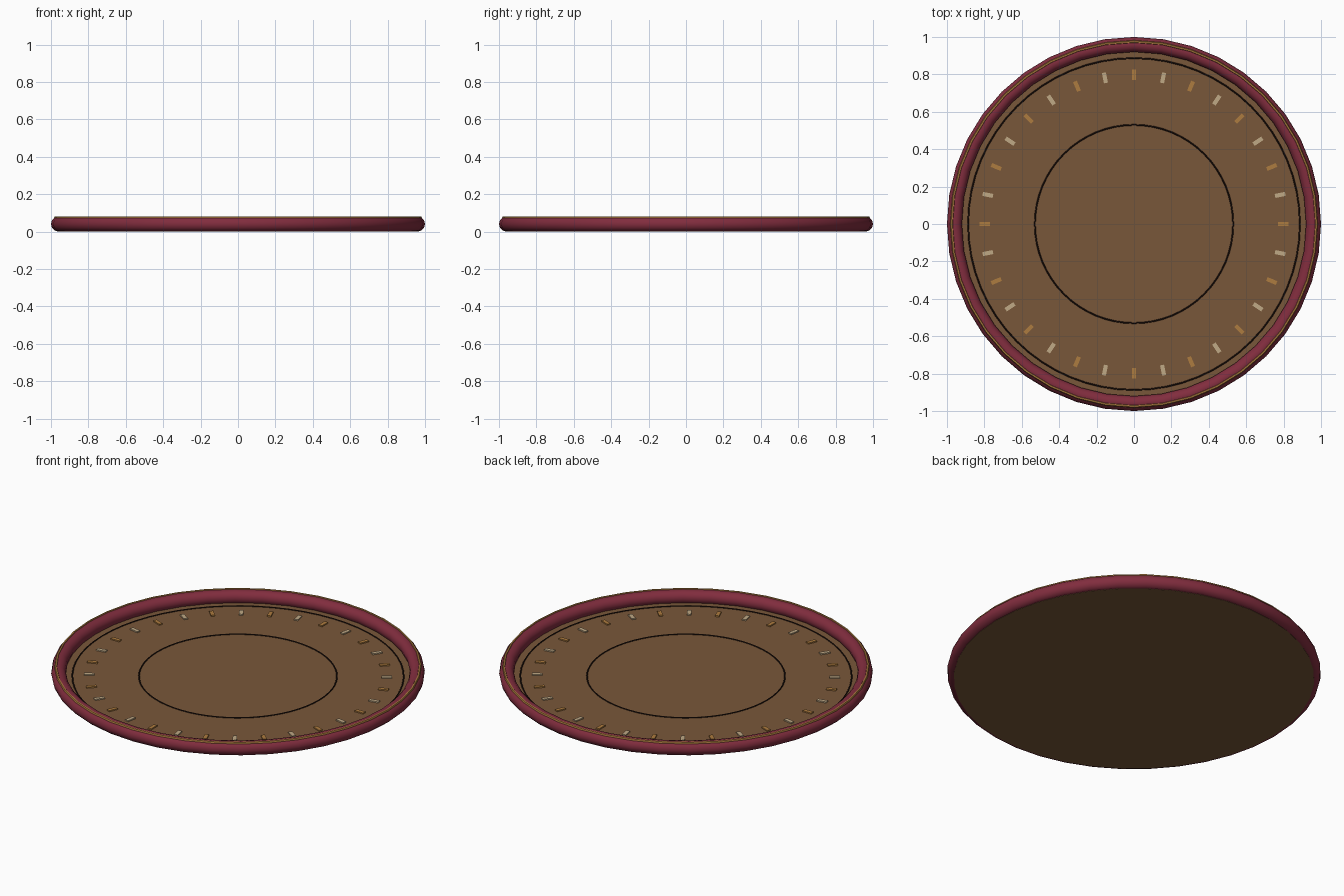
import bpy
import bmesh
from math import pi, cos, sin, tau

cube = bpy.data.objects.get("Cube")
if cube:
    bpy.data.objects.remove(cube, do_unlink=True)


def material(name, r, g, b):
    mat = bpy.data.materials.new(name)
    mat.use_nodes = True
    mat.diffuse_color = (r, g, b, 1)
    bsdf = mat.node_tree.nodes["Principled BSDF"]
    bsdf.inputs["Base Color"].default_value = (r, g, b, 1)
    return mat


wood = material("brown wood", 0.19, 0.095, 0.041)
burgundy = material("burgundy", 0.22, 0.026, 0.048)
gold = material("gold", 0.42, 0.20, 0.05)
cream = material("cream", 0.53, 0.40, 0.24)
dark = material("dark line", 0.016, 0.007, 0.005)

FLOOR = 0.016   # height of the tray's inner surface


def finish(name, mat, angle=None):
    obj = bpy.context.object
    obj.name = obj.data.name = name
    obj.data.materials.append(mat)
    if angle:
        bpy.ops.object.shade_smooth_by_angle(angle=angle)
    return obj


def ring(name, mat, radius, thickness, z, sides, section):
    bpy.ops.mesh.primitive_torus_add(
        major_radius=radius, minor_radius=thickness, location=(0, 0, z),
        major_segments=sides, minor_segments=section)
    return finish(name, mat, pi / 3)


# Flat round base
bpy.ops.mesh.primitive_cylinder_add(
    vertices=40, radius=0.965, depth=FLOOR, location=(0, 0, FLOOR / 2))
finish("tray_base", wood, pi / 6)

# Rounded rim with a gold trim along its crest
ring("rim", burgundy, 0.96, 0.04, 0.04, 40, 12)
ring("rim_trim", gold, 0.975, 0.008, 0.074, 40, 6)

# Thin dark circles on the base
ring("outer_line", dark, 0.887, 0.004, FLOOR, 64, 6)
ring("inner_line", dark, 0.53, 0.004, FLOOR, 64, 6)

# Radial dashes alternating gold and cream
COUNT = 32
for i in range(COUNT):
    a = tau * i / COUNT
    bpy.ops.mesh.primitive_cube_add(
        size=1, location=(0.797 * cos(a), 0.797 * sin(a), FLOOR + 0.003),
        rotation=(0, 0, a))
    bpy.context.object.scale = (0.056, 0.022, 0.008)
    finish(f"dash_{i + 1}", cream if i % 2 else gold)
